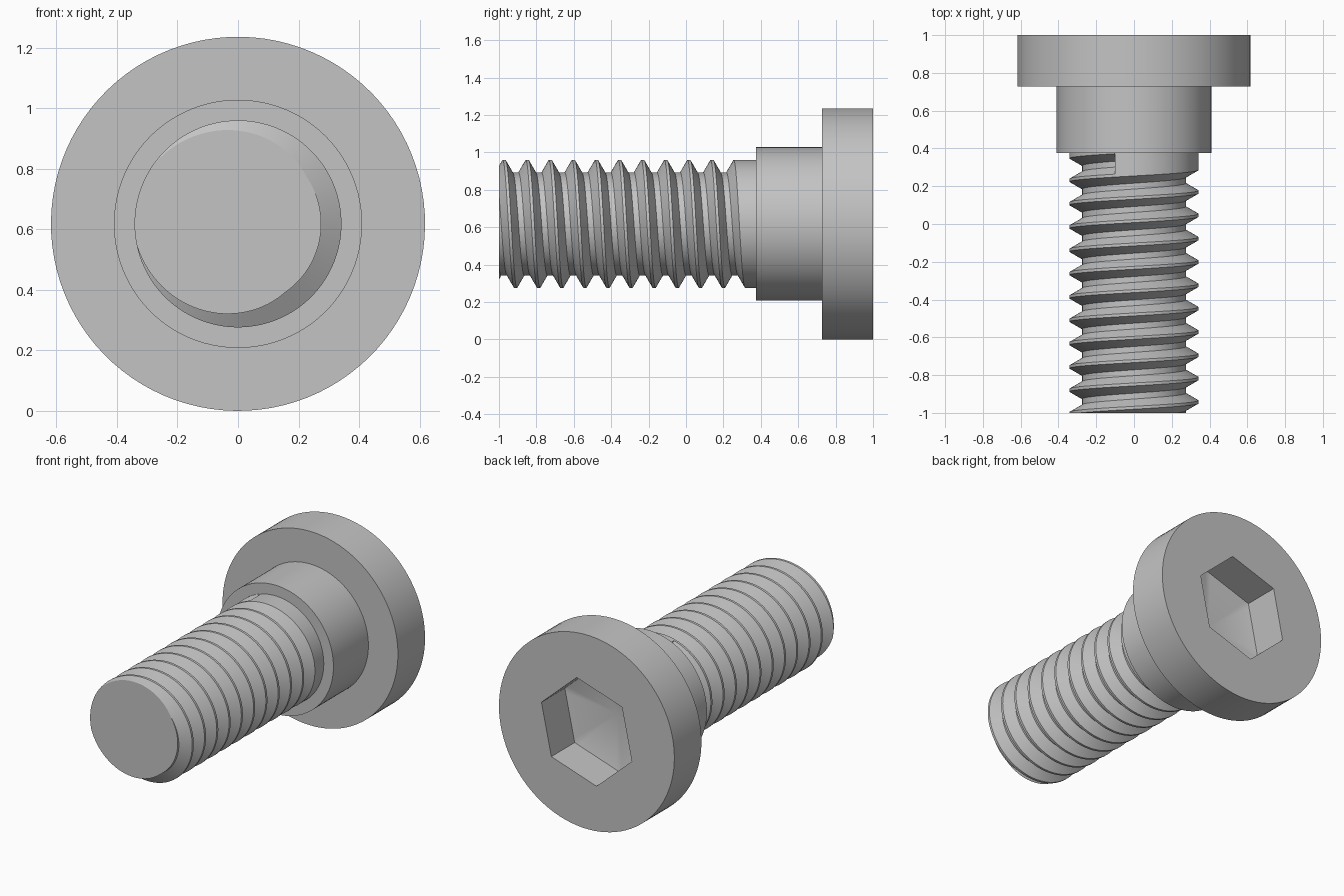
import bpy
import bmesh
from math import sin, cos, pi, radians

cube = bpy.data.objects.get("Cube")
if cube:
    bpy.data.objects.remove(cube, do_unlink=True)

SEGMENTS = 96
HEAD_R, SHOULDER_R = 0.618, 0.41
CREST_R, ROOT_R = 0.342, 0.275
PITCH = 0.1235
SHOULDER_Y, HEAD_Y = 0.375, 0.727
SOCKET_R, SOCKET_TURN = 0.335, radians(12)
GROOVE_START = radians(-17)

steel = bpy.data.materials.new("grey steel")
steel.use_nodes = True
steel.diffuse_color = (0.55, 0.55, 0.55, 1)
steel.node_tree.nodes["Principled BSDF"].inputs["Base Color"].default_value = (0.55, 0.55, 0.55, 1)


def place(radius, angle, y):
    """Point around the screw axis; the angle runs from +z towards +x."""
    return (radius * sin(angle), y, HEAD_R + radius * cos(angle))


def hexagon(angle):
    """Polar radius of the socket outline."""
    return SOCKET_R * cos(pi / 6) / cos((angle - SOCKET_TURN + 1e-6) % (pi / 3) - pi / 6)


def finish(bm, name):
    bmesh.ops.recalc_face_normals(bm, faces=bm.faces)
    mesh = bpy.data.meshes.new(name)
    bm.to_mesh(mesh)
    bm.free()
    mesh.materials.append(steel)
    obj = bpy.data.objects.new(name, mesh)
    bpy.context.collection.objects.link(obj)
    bpy.ops.object.select_all(action="DESELECT")
    obj.select_set(True)
    bpy.context.view_layer.objects.active = obj
    bpy.ops.object.shade_smooth_by_angle(angle=radians(30))


# Head and shoulder: stacked rings, ending in the hexagonal socket
bm = bmesh.new()
profile = [
    (lambda a: SHOULDER_R, SHOULDER_Y),
    (lambda a: SHOULDER_R, HEAD_Y),
    (lambda a: HEAD_R, HEAD_Y),
    (lambda a: HEAD_R, 1.0),
    (hexagon, 1.0),
    (hexagon, 0.765),
]
angles = [SOCKET_TURN + 2 * pi * i / SEGMENTS for i in range(SEGMENTS)]
rings = [[bm.verts.new(place(radius(a), a, y)) for a in angles] for radius, y in profile]
for low, high in zip(rings, rings[1:]):
    for i in range(SEGMENTS):
        j = (i + 1) % SEGMENTS
        bm.faces.new((low[i], low[j], high[j], high[i]))
bm.faces.new(rings[0])

# Shallow pointed socket floor
tip = bm.verts.new(place(0, 0, 0.69))
for i in range(SEGMENTS):
    bm.faces.new((rings[-1][i], rings[-1][(i + 1) % SEGMENTS], tip))
finish(bm, "head_and_shoulder")

# Threaded shank: one column of groove profiles per angle, climbing as it turns
bm = bmesh.new()
groove = [(-7 / 16, CREST_R), (-1 / 8, ROOT_R), (1 / 8, ROOT_R), (7 / 16, CREST_R)]
FIRST, LAST = -3, 9
columns = []
for i in range(SEGMENTS + 1):
    angle = GROOVE_START + 2 * pi * i / SEGMENTS
    column = []
    for turn in range(FIRST, LAST + 2):
        centre = -0.911 + PITCH * (turn + angle / (2 * pi))
        for offset, radius in groove:
            # the turn after the last groove stays uncut
            r = CREST_R if turn > LAST else radius
            y = min(centre + PITCH * offset, SHOULDER_Y)
            column.append(bm.verts.new(place(r, angle, y)))
    column.append(bm.verts.new(place(CREST_R, angle, SHOULDER_Y)))
    columns.append(column)
for left, right in zip(columns, columns[1:]):
    for k in range(len(left) - 1):
        bm.faces.new((left[k], left[k + 1], right[k + 1], right[k]))

# Flat wall where the groove stops
n = 4 * (LAST - FIRST)
bm.faces.new(columns[-1][n:n + 4] + [columns[0][n + 6], columns[0][n + 5]])
bmesh.ops.remove_doubles(bm, verts=bm.verts, dist=0.0001)

# Cut the tip square and cap it
cut = bmesh.ops.bisect_plane(
    bm, geom=bm.verts[:] + bm.edges[:] + bm.faces[:],
    plane_co=(0, -1, 0), plane_no=(0, 1, 0), clear_inner=True)
rim = [e for e in cut["geom_cut"] if isinstance(e, bmesh.types.BMEdge)]
bmesh.ops.holes_fill(bm, edges=rim, sides=0)
finish(bm, "threaded_shank")
